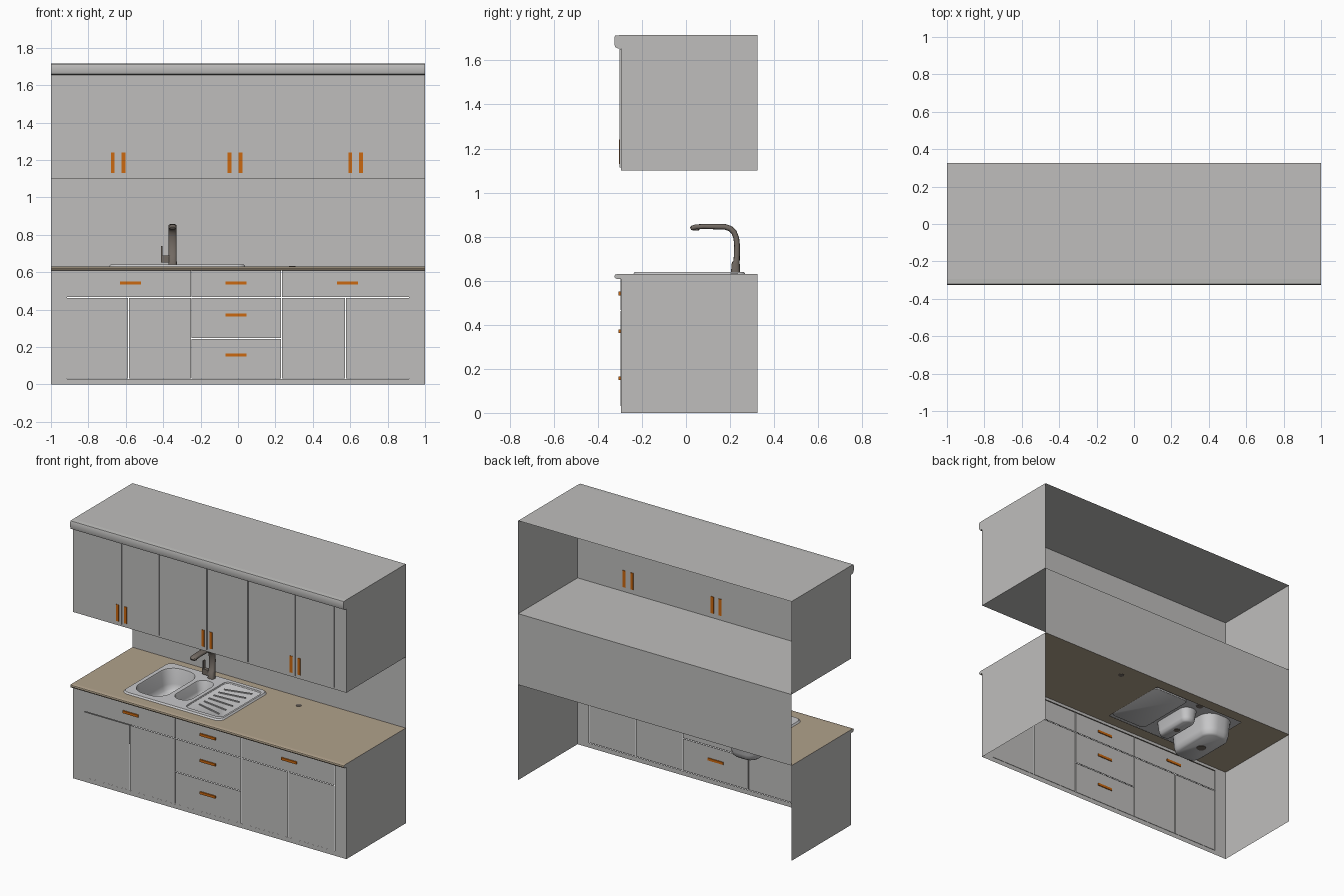
import bpy, bmesh, math
from mathutils import Vector

if "Cube" in bpy.data.objects:
    bpy.data.objects.remove(bpy.data.objects["Cube"])


def material(name, rgb):
    m = bpy.data.materials.new(name)
    m.diffuse_color = (*rgb, 1)
    m.use_nodes = True
    m.node_tree.nodes["Principled BSDF"].inputs["Base Color"].default_value = m.diffuse_color
    return m


GREY = material("cabinet grey", (0.52, 0.515, 0.505))
BEIGE = material("worktop beige", (0.44, 0.36, 0.26))
ORANGE = material("handle orange", (0.60, 0.14, 0.005))
STEEL = material("sink steel", (0.58, 0.58, 0.59))
METAL = material("tap metal", (0.17, 0.145, 0.125))


def finish(name, bm, mat, smooth=False):
    me = bpy.data.meshes.new(name)
    bm.to_mesh(me)
    bm.free()
    me.materials.append(mat)
    ob = bpy.data.objects.new(name, me)
    bpy.context.collection.objects.link(ob)
    if smooth:
        bpy.ops.object.select_all(action='DESELECT')
        ob.select_set(True)
        bpy.context.view_layer.objects.active = ob
        bpy.ops.object.shade_smooth_by_angle(angle=math.radians(40))
    return ob


def box(name, lo, hi, mat, skip=()):
    """Box between two corners; skip lists open sides such as '+y'."""
    bm = bmesh.new()
    bmesh.ops.create_cube(bm, size=1)
    for v in bm.verts:
        v.co = [lo[i] + (v.co[i] + 0.5) * (hi[i] - lo[i]) for i in range(3)]
    bm.normal_update()
    gone = [f for f in bm.faces for s in skip
            if f.normal["xyz".index(s[1])] * (1 if s[0] == "+" else -1) > 0.9]
    bmesh.ops.delete(bm, geom=gone, context='FACES')
    return finish(name, bm, mat)


def sheet(name, rect, holes, place, mat):
    """Flat rectangle (u0, u1, v0, v1) with rectangular holes."""
    cuts = [rect] + holes
    us = sorted({c for r in cuts for c in r[:2]})
    vs = sorted({c for r in cuts for c in r[2:]})
    bm = bmesh.new()
    for a, b in zip(us, us[1:]):
        for c, d in zip(vs, vs[1:]):
            u, v = (a + b) / 2, (c + d) / 2
            if not any(h[0] < u < h[1] and h[2] < v < h[3] for h in holes):
                bm.faces.new([bm.verts.new(place(*p)) for p in ((a, c), (b, c), (b, d), (a, d))])
    bmesh.ops.remove_doubles(bm, verts=bm.verts, dist=1e-5)
    return finish(name, bm, mat)


def moulding(name, profile, mat):
    """Sweep an open (y, z) profile, listed bottom to top, across the width."""
    bm = bmesh.new()
    l, r = ([bm.verts.new((x, y, z)) for y, z in profile] for x in (-1, 1))
    for i in range(len(profile) - 1):
        bm.faces.new((l[i], r[i], r[i + 1], l[i + 1]))
    finish(name, bm, mat, True)
    # grey end caps
    bm = bmesh.new()
    for x in (-1, 1):
        vs = [bm.verts.new((x, y, z)) for y, z in profile]
        bm.faces.new(vs if x > 0 else vs[::-1])
    finish(name + "_ends", bm, GREY)


F, B = -0.295, 0.325                      # cabinet front and back
front = lambda x, z: (x, F, z)
G = 0.003                                 # half gap round the doors

# Cabinet shells, open at the back
box("upper_cabinet", (-1, F, 1.10), (1, B, 1.715), GREY, ("+y", "-y"))
box("lower_cabinet_sides", (-1, F, 0), (1, B, 0.63), GREY, ("+y", "-y", "+z", "-z"))
sheet("backsplash", (-1, 1, 0.63, 1.10), [], lambda x, z: (x, B, z), GREY)
moulding("cornice", [(F, 1.655), (-0.31, 1.655), (-0.321, 1.66), (-0.325, 1.672),
                     (-0.325, 1.705), (-0.322, 1.713), (F, 1.715)], GREY)

# Upper doors in pairs
sheet("upper_front", (-1, 1, 1.10, 1.715), [], front, GREY)
for a, m, b in ((-0.915, -0.64, -0.365), (-0.33, -0.015, 0.285), (0.32, 0.63, 0.915)):
    for x0, x1 in ((a, m), (m, b)):
        box("upper_door", (x0 + G, F - 0.006, 1.113), (x1 - G, F, 1.652), GREY, ("+y",))
    for x in (m - 0.03, m + 0.028):
        box("upper_handle", (x - 0.01, F - 0.009, 1.13), (x + 0.01, F + 0.004, 1.24), ORANGE)

# Lower doors and drawers
sheet("lower_front", (-1, 1, 0, 0.63), [(-0.915, 0.915, 0.03, 0.61)], front, GREY)
X0, X1, X2, X3 = -0.915, -0.25, 0.232, 0.915
fronts = [(X0, -0.585, 0.03, 0.465), (-0.585, X1, 0.03, 0.465), (X0, X1, 0.465, 0.61),
          (X1, X2, 0.03, 0.245), (X1, X2, 0.245, 0.465), (X1, X2, 0.465, 0.61),
          (X2, 0.575, 0.03, 0.465), (0.575, X3, 0.03, 0.465), (X2, X3, 0.465, 0.61)]
g = 0.002
for a, b, c, d in fronts:
    box("lower_door_or_drawer", (a + g, F - 0.003, c + g), (b - g, F, d - g), GREY, ("+y",))
for x, z in ((-0.575, 0.542), (-0.01, 0.542), (0.585, 0.542), (-0.01, 0.37), (-0.01, 0.157)):
    box("lower_handle", (x - 0.056, F - 0.011, z - 0.008), (x + 0.056, F + 0.003, z + 0.008), ORANGE)

# Worktop with sink opening and rounded front lip
sheet("worktop", (-1, 1, F, B), [(-0.67, 0.02, -0.22, 0.25)], lambda x, y: (x, y, 0.63), BEIGE)
moulding("worktop_lip", [(F, 0.608), (-0.314, 0.608), (-0.322, 0.612), (-0.325, 0.619),
                         (-0.322, 0.627), (-0.314, 0.63), (F, 0.63)], BEIGE)


def rounded(bm, cx, cy, hx, hy, r, z, n=7):
    """Ring of vertices round a rounded rectangle."""
    ring = []
    for q, (sx, sy) in enumerate(((1, 1), (-1, 1), (-1, -1), (1, -1))):
        for i in range(n):
            t = math.pi / 2 * (q + i / (n - 1))
            ring.append(bm.verts.new((cx + sx * (hx - r) + r * math.cos(t),
                                      cy + sy * (hy - r) + r * math.sin(t), z)))
    return ring


def bridge(bm, a, b):
    for i in range(len(a)):
        j = (i + 1) % len(a)
        bm.faces.new((a[i], a[j], b[j], b[i]))


# Sink: raised rim, two bowls and a draining board pressed into one plate
bm = bmesh.new()
T = 0.64
outer = rounded(bm, -0.325, 0.015, 0.365, 0.255, 0.045, 0.63)
rim = rounded(bm, -0.325, 0.015, 0.357, 0.247, 0.04, T)
bridge(bm, outer, rim)
loops = [rim]
pressings = ((-0.54, 0.015, 0.115, 0.205, 0.09, 0.14),
             (-0.335, 0.02, 0.06, 0.155, 0.055, 0.09),
             (-0.115, 0.015, 0.135, 0.22, 0.035, 0.009))
for cx, cy, hx, hy, r, depth in pressings:
    last = rounded(bm, cx, cy, hx, hy, r, T)
    loops.append(last)
    e = min(depth * 0.35, 0.035)
    for inset, drop in ((0.1, 0.06), (0.35, 0.7), (0.6, 0.92), (1.0, 1.0)):
        ring = rounded(bm, cx, cy, hx - inset * e, hy - inset * e, r - inset * e, T - depth * drop)
        bridge(bm, last, ring)
        last = ring
    bm.faces.new(last)
edges = [bm.edges.get((l[i], l[i - 1])) for l in loops for i in range(len(l))]
bmesh.ops.triangle_fill(bm, edges=edges, use_beauty=True, normal=(0, 0, 1))
bmesh.ops.recalc_face_normals(bm, faces=bm.faces)
bm.normal_update()
if sum(f.normal.z * f.calc_area() for f in bm.faces) < 0:
    bmesh.ops.reverse_faces(bm, faces=bm.faces)
finish("sink", bm, STEEL, True)

# Fanned ridges on the draining board
for i in range(6):
    ob = box("drain_ridge", (-0.09, -0.004, 0), (0.09, 0.004, 0.006), STEEL, ("-z",))
    ob.location = (-0.115, 0.015 + (i - 2.5) * 0.06, T - 0.009)
    ob.rotation_euler.z = (i - 2.5) * 0.1


def disc(name, x, y, z, r, h, mat):
    bm = bmesh.new()
    bmesh.ops.create_cone(bm, cap_ends=True, segments=24, radius1=r, radius2=r, depth=h)
    bmesh.ops.translate(bm, verts=bm.verts, vec=(x, y, z))
    finish(name, bm, mat, True)


disc("big_drain", -0.54, 0.015, T - 0.139, 0.03, 0.006, METAL)
disc("small_drain", -0.335, 0.02, T - 0.089, 0.02, 0.006, METAL)
disc("worktop_plug", 0.29, 0.22, 0.63, 0.017, 0.006, METAL)

# Tap: flattened tube lofted along a bent path of (y, z, half width, half depth)
path = [(0.225, 0.636, 0.023, 0.021), (0.226, 0.68, 0.022, 0.018), (0.23, 0.69, 0.022, 0.014),
        (0.232, 0.76, 0.022, 0.013), (0.228, 0.795, 0.022, 0.013), (0.217, 0.822, 0.022, 0.013),
        (0.2, 0.837, 0.022, 0.013), (0.175, 0.845, 0.022, 0.013), (0.08, 0.846, 0.022, 0.011),
        (0.045, 0.844, 0.022, 0.012), (0.027, 0.839, 0.02, 0.011), (0.021, 0.836, 0.013, 0.006)]
bm = bmesh.new()
rings = []
for i, (y, z, w, d) in enumerate(path):
    p, q = path[max(i - 1, 0)], path[min(i + 1, len(path) - 1)]
    t = Vector((0, q[0] - p[0], q[1] - p[1])).normalized()
    n = t.cross(Vector((1, 0, 0)))
    ring = []
    for k in range(20):
        a = math.tau * k / 20
        c, s = math.cos(a), math.sin(a)
        cx, sy = (math.copysign(abs(v) ** 0.75, v) for v in (c, s))
        ring.append(bm.verts.new(Vector((-0.35 + w * cx, y, z)) + n * d * sy))
    if rings:
        bridge(bm, rings[-1], ring)
    rings.append(ring)
bm.faces.new(rings[0])
bm.faces.new(rings[-1])
bmesh.ops.recalc_face_normals(bm, faces=bm.faces)
finish("tap", bm, METAL, True)
disc("tap_nozzle", -0.35, 0.045, 0.834, 0.015, 0.012, METAL)

# Tap lever on the left
box("lever_stub", (-0.412, 0.214, 0.652), (-0.36, 0.238, 0.688), METAL)
box("lever_blade", (-0.412, 0.217, 0.688), (-0.404, 0.235, 0.74), METAL)
